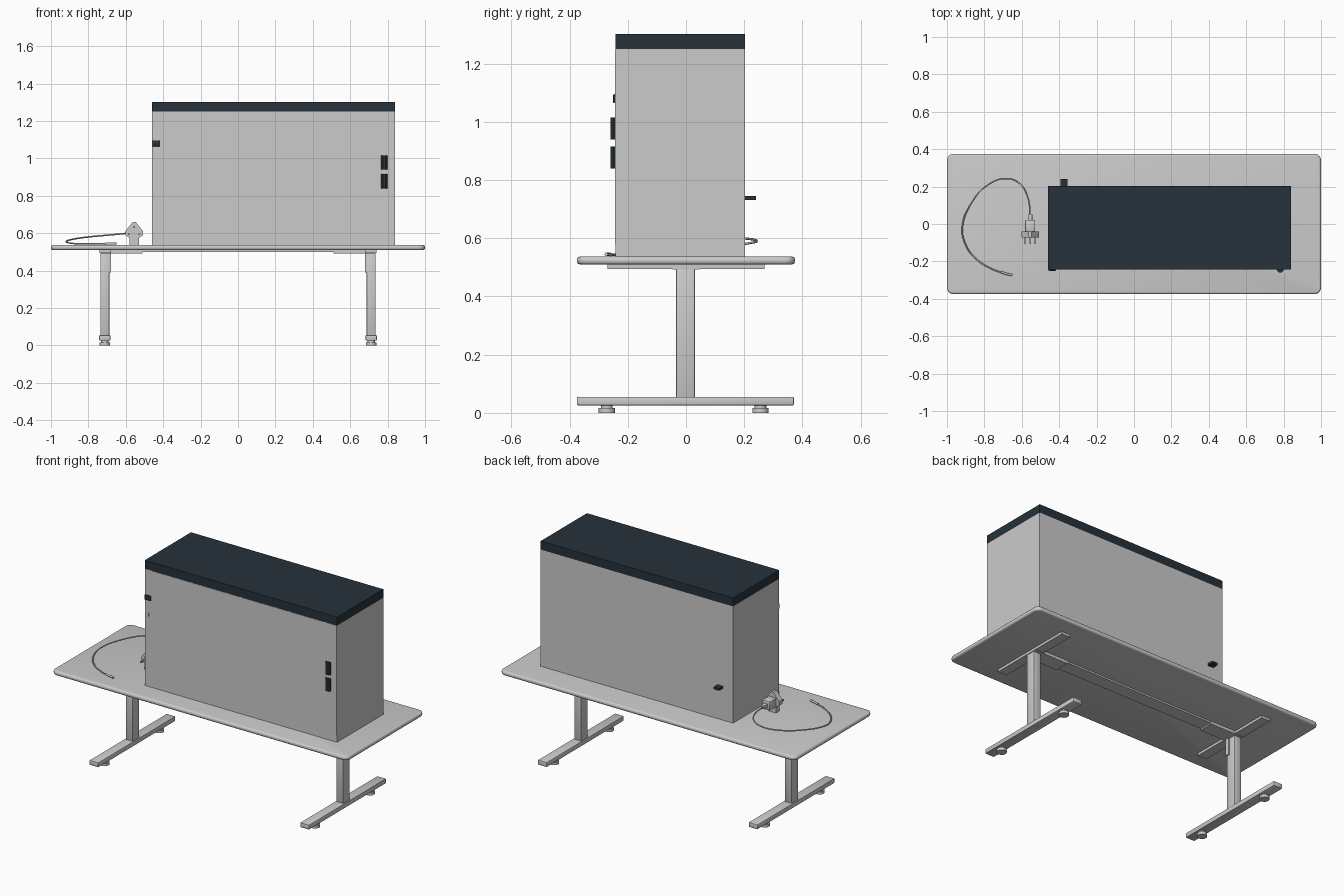
import bpy, bmesh, math
from mathutils import Vector

if "Cube" in bpy.data.objects:
    bpy.data.objects.remove(bpy.data.objects["Cube"])


def material(name, rgb):
    m = bpy.data.materials.new(name)
    m.diffuse_color = (*rgb, 1)
    m.use_nodes = True
    m.node_tree.nodes["Principled BSDF"].inputs["Base Color"].default_value = m.diffuse_color
    return m


GREY = material("light grey", (0.6, 0.6, 0.6))
DARK = material("dark slate", (0.019, 0.032, 0.042))


def finish(name, bm, mat, smooth=False):
    bmesh.ops.recalc_face_normals(bm, faces=bm.faces)
    me = bpy.data.meshes.new(name)
    bm.to_mesh(me)
    bm.free()
    me.materials.append(mat)
    ob = bpy.data.objects.new(name, me)
    bpy.context.collection.objects.link(ob)
    if smooth:
        bpy.ops.object.select_all(action='DESELECT')
        bpy.context.view_layer.objects.active = ob
        ob.select_set(True)
        bpy.ops.object.shade_smooth_by_angle(angle=math.radians(35))
    return ob


def box(name, x, y, z, mat=GREY, bevel=0, segments=2, corner=0):
    """Box from (min, max) ranges; corner rounds upright edges, bevel the rest."""
    bm = bmesh.new()
    bmesh.ops.create_cube(bm, size=1)
    for v in bm.verts:
        v.co = Vector([sum(r) / 2 + c * (r[1] - r[0]) for r, c in zip((x, y, z), v.co)])
    if corner:
        upright = [e for e in bm.edges if abs(e.verts[0].co.z - e.verts[1].co.z) > 1e-4]
        bmesh.ops.bevel(bm, geom=upright, offset=corner, segments=6, profile=0.5, affect='EDGES')
        bm.normal_update()
    if bevel:
        edges = [e for e in bm.edges if e.calc_face_angle(0) > 0.8]
        bmesh.ops.bevel(bm, geom=edges, offset=bevel, segments=segments, profile=0.5, affect='EDGES')
    return finish(name, bm, mat, bool(bevel or corner))


def prism(name, pts, place, depth, mat=GREY):
    """Extrude a 2D outline; place maps (a, b, depth) to a 3D position."""
    bm = bmesh.new()
    face = bm.faces.new([bm.verts.new(place(a, b, 0)) for a, b in pts])
    ext = bmesh.ops.extrude_face_region(bm, geom=[face])
    move = Vector(place(0, 0, depth)) - Vector(place(0, 0, 0))
    bmesh.ops.translate(bm, vec=move, verts=[g for g in ext["geom"] if isinstance(g, bmesh.types.BMVert)])
    return finish(name, bm, mat)


def cylinder(name, radius, depth, loc, mat=GREY):
    bm = bmesh.new()
    bmesh.ops.create_cone(bm, cap_ends=True, segments=24, radius1=radius, radius2=radius, depth=depth)
    bmesh.ops.translate(bm, vec=loc, verts=bm.verts)
    return finish(name, bm, mat, True)


def tube(name, pts, radius, mat=GREY):
    cu = bpy.data.curves.new(name, 'CURVE')
    cu.dimensions = '3D'
    cu.bevel_depth, cu.bevel_resolution, cu.use_fill_caps = radius, 2, True
    sp = cu.splines.new('BEZIER')
    sp.bezier_points.add(len(pts) - 1)
    for bp, p in zip(sp.bezier_points, pts):
        bp.co = p
        bp.handle_left_type = bp.handle_right_type = 'AUTO'
    cu.materials.append(mat)
    ob = bpy.data.objects.new(name, cu)
    bpy.context.collection.objects.link(ob)


# Table top with rounded corners and edges
box("table_top", (-1, 1), (-0.375, 0.375), (0.51, 0.537), bevel=0.011, segments=3, corner=0.035)

# Under-frame: long rail between the legs
box("long_rail", (-0.7, 0.7), (-0.042, 0.042), (0.5, 0.511))

# Two mirrored leg assemblies
for s, side in ((-1, "left"), (1, "right")):
    def span(a, b):
        return tuple(sorted((s * a, s * b)))
    box(side + "_rail_sleeve", span(0.51, 0.735), (-0.046, 0.046), (0.492, 0.511))
    box(side + "_cross_plate", span(0.68, 0.74), (-0.27, 0.27), (0.495, 0.511))
    box(side + "_leg", span(0.688, 0.735), (-0.034, 0.031), (0.05, 0.5), bevel=0.004)
    box(side + "_leg_bracket", span(0.68, 0.69), (-0.034, -0.012), (0.39, 0.495))
    box(side + "_foot", span(0.682, 0.742), (-0.375, 0.371), (0.026, 0.055), bevel=0.004)
    for y, end in ((-0.272, "front"), (0.256, "back")):
        cylinder(side + "_" + end + "_foot_pad", 0.028, 0.016, (s * 0.712, y, 0.008))
        cylinder(side + "_" + end + "_pad_stem", 0.02, 0.02, (s * 0.712, y, 0.02))

# Cabinet body, lid and front door panel
X, Y = (-0.46, 0.84), (-0.243, 0.203)
box("cabinet_body", X, Y, (0.537, 1.25))
box("cabinet_lid", X, Y, (1.25, 1.302), DARK)
box("door_panel", (-0.406, 0.838), (-0.2445, -0.242), (0.58, 1.249))

# Door handles: two tapered grips
grip = [(-0.018, 0), (0.018, 0), (0.018, 0.005), (0.007, 0.017), (-0.007, 0.017), (-0.018, 0.005)]
for name, z in (("lower_handle", 0.84), ("upper_handle", 0.94)):
    prism(name, grip, lambda a, b, d, z=z: (0.782 + a, -0.243 - b, z + d), 0.075, DARK)

# Door latch and lock on the side strip
box("latch", (-0.458, -0.416), (-0.25, -0.242), (1.064, 1.095), DARK, bevel=0.003)
box("lock", (-0.441, -0.433), (-0.245, -0.242), (0.965, 0.985))

# Power inlet on the back wall
box("power_inlet", (-0.392, -0.355), (0.2, 0.241), (0.731, 0.745), DARK)

# Plug: five-sided face plate, body, strain relief and three pins
outline = [(-0.025, 0.538), (0.025, 0.538), (0.025, 0.575), (0.046, 0.588), (0.046, 0.612),
           (0.008, 0.66), (-0.008, 0.66), (-0.046, 0.612), (-0.046, 0.588), (-0.025, 0.575)]
prism("plug_plate", outline, lambda a, b, d: (-0.555 + a, -0.073 + d, b), 0.033)
box("plug_body", (-0.582, -0.528), (-0.045, 0.022), (0.575, 0.63), bevel=0.006)
box("strain_relief", (-0.567, -0.543), (0.018, 0.052), (0.59, 0.614), bevel=0.004)
for i, (x, z) in enumerate(((-0.583, 0.594), (-0.527, 0.594), (-0.555, 0.632))):
    box(f"pin_{i + 1}", (x - 0.004, x + 0.004), (-0.106, -0.07), (z - 0.005, z + 0.005))

# Power cord looping over the table, with a bare end
tube("cord", [(-0.555, 0.045, 0.602), (-0.567, 0.14, 0.602), (-0.61, 0.215, 0.598), (-0.68, 0.243, 0.591),
              (-0.78, 0.21, 0.582), (-0.87, 0.11, 0.57), (-0.918, -0.02, 0.556), (-0.898, -0.115, 0.547),
              (-0.84, -0.19, 0.543), (-0.76, -0.24, 0.543), (-0.69, -0.265, 0.543)], 0.004)
tube("cord_end", [(-0.71, -0.258, 0.544), (-0.68, -0.267, 0.545), (-0.65, -0.274, 0.545)], 0.006)
